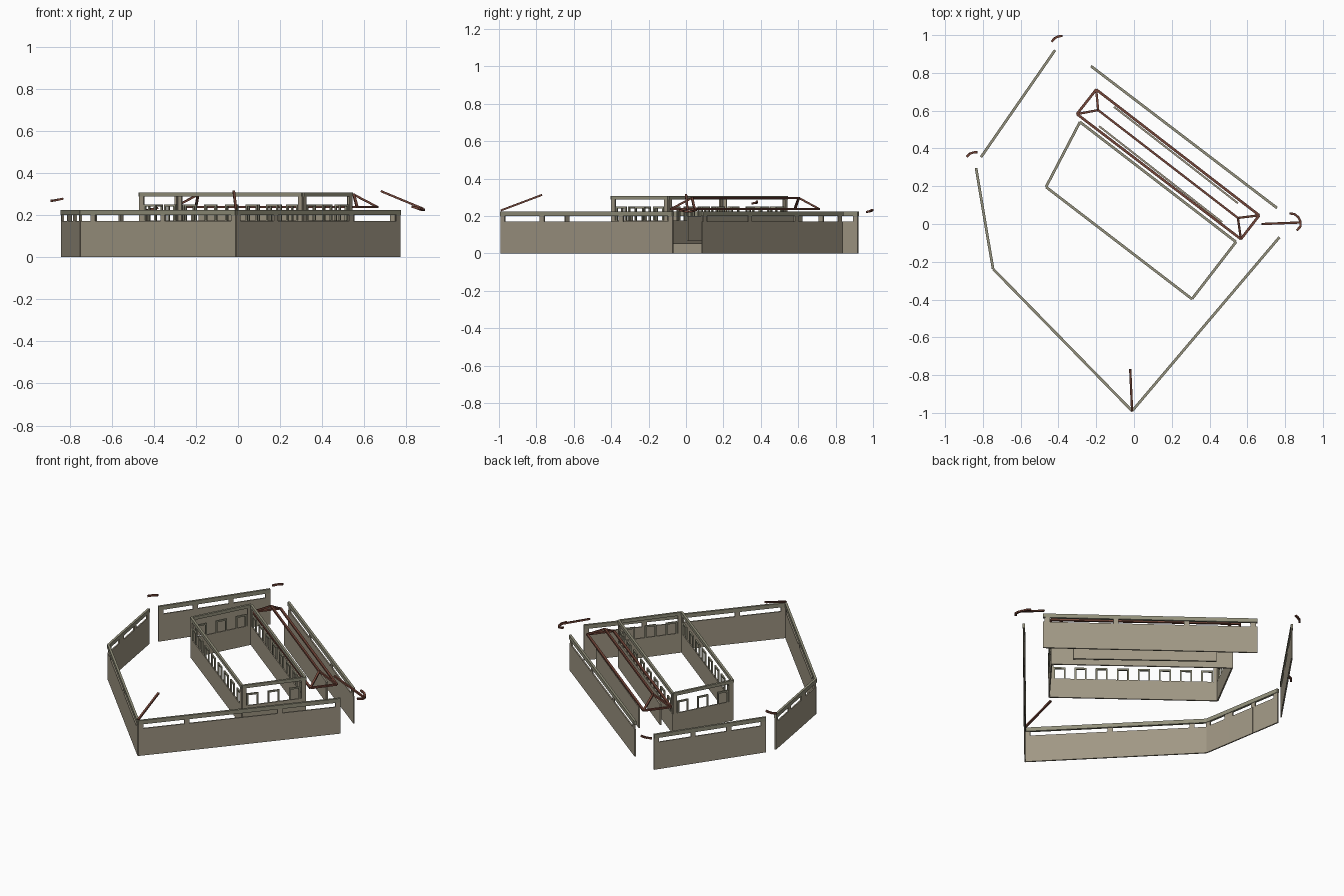
import bpy, bmesh
from mathutils import Vector, Matrix

cube = bpy.data.objects.get("Cube")
if cube:
    bpy.data.objects.remove(cube)


def material(name, rgb):
    m = bpy.data.materials.new(name)
    m.use_nodes = True
    m.diffuse_color = (*rgb, 1)
    m.node_tree.nodes["Principled BSDF"].inputs["Base Color"].default_value = (*rgb, 1)
    return m


STONE = material("warm stone", (0.35, 0.31, 0.23))
TRIM = material("olive trim", (0.29, 0.28, 0.20))
BROWN = material("red brown", (0.17, 0.06, 0.04))


def beam(bm, a, b, width, height):
    """Box of the given section running from a to b along its centre line."""
    a, b = Vector(a), Vector(b)
    d = (b - a).normalized()
    side = Vector((0, 0, 1)).cross(d).normalized()
    up = d.cross(side)
    rot = Matrix((d, side, up)).transposed().to_4x4()
    size = Matrix.Diagonal(((b - a).length, width, height, 1))
    bmesh.ops.create_cube(bm, size=1, matrix=Matrix.Translation((a + b) / 2) @ rot @ size)


def at(p, q, t, z):
    return Vector((*p, z)).lerp(Vector((*q, z)), t)


def slab(bm, p, q, z0, z1, width, t0=0, t1=1):
    """Upright strip on the plan line p-q between two heights."""
    zm = (z0 + z1) / 2
    beam(bm, at(p, q, t0, zm), at(p, q, t1, zm), width, z1 - z0)


def post(bm, p, q, t, z0, z1, size, width):
    h = size / 2 / (Vector(q) - Vector(p)).length
    t = min(max(t, h), 1 - h)
    slab(bm, p, q, z0, z1, width, t - h, t + h)


def finish(name, bm, mat):
    me = bpy.data.meshes.new(name)
    bm.to_mesh(me)
    bm.free()
    me.materials.append(mat)
    bpy.context.collection.objects.link(bpy.data.objects.new(name, me))


# Outer enclosure: low wall, short posts and a cap rail
def enclosure(name, p, q, posts, panels=1):
    bm = bmesh.new()
    gap = 0.008 if panels > 1 else 0
    for i in range(panels):
        slab(bm, p, q, 0, 0.172, 0.008, i / panels + gap * (i > 0), (i + 1) / panels)
    for t in posts:
        post(bm, p, q, t, 0.172, 0.2, 0.03, 0.008)
    finish(name + "_wall", bm, STONE)
    bm = bmesh.new()
    slab(bm, p, q, 0.2, 0.225, 0.014)
    finish(name + "_rail", bm, TRIM)


west, south, east = (-0.746, -0.238), (-0.01, -0.99), (0.77, -0.07)
bend = (-0.775, -0.07)
enclosure("northwest", (-0.418, 0.92), (-0.81, 0.354), (0, 0.35, 0.67, 1))
enclosure("west_upper", (-0.836, 0.296), bend, (0, 0.5, 1), 2)
enclosure("west_lower", bend, west, (0, 1))
enclosure("southwest", west, south, (0.08, 0.53, 1))
enclosure("southeast", south, east, (0, 0.24, 0.7, 1))
enclosure("northeast", (0.757, 0.085), (-0.228, 0.836), (0.02, 0.34, 0.67, 0.98))

# Raised hall: solid base, open strip with window frames, corner posts and top beam
corners = [(-0.286, 0.54), (-0.466, 0.196), (0.307, -0.397), (0.54, -0.095)]
for i, (name, count) in enumerate((("northwest", 3), ("front", 8), ("southeast", 3), ("back", 8))):
    p, q = corners[i], corners[(i + 1) % 4]
    length = (Vector(q) - Vector(p)).length
    bm = bmesh.new()
    slab(bm, p, q, 0.05, 0.175, 0.008)
    for t in (0, 1):
        post(bm, p, q, t, 0.175, 0.29, 0.025, 0.01)
    finish("hall_" + name + "_wall", bm, STONE)

    bm = bmesh.new()
    for k in range(count):
        mid = (k + 0.5) / count
        half = 0.03 / length
        for t in (mid - half, mid + half):
            post(bm, p, q, t, 0.175, 0.25, 0.009, 0.009)
        post(bm, p, q, mid, 0.24, 0.25, 0.069, 0.009)
    finish("hall_" + name + "_window_frames", bm, TRIM)

    bm = bmesh.new()
    slab(bm, p, q, 0.288, 0.308, 0.014)
    finish("hall_" + name + "_beam", bm, TRIM)

# Two inner walls beneath the roof frame
for name, p, q in (("inner_gallery_wall", (-0.185, 0.518), (0.466, 0.01)),
                   ("outer_gallery_wall", (-0.106, 0.62), (0.55, 0.11))):
    bm = bmesh.new()
    slab(bm, p, q, 0.067, 0.2, 0.01)
    finish(name, bm, STONE)

# Hipped roof frame: eaves, ridge and hips
eaves = [(-0.2, 0.712, 0.238), (0.663, 0.046, 0.238), (0.566, -0.08, 0.238), (-0.302, 0.582, 0.238)]
ridge = [(-0.19, 0.603, 0.297), (0.55, 0.032, 0.297)]
bm = bmesh.new()
for i in range(4):
    beam(bm, eaves[i], eaves[(i + 1) % 4], 0.014, 0.01)
    beam(bm, eaves[i], ridge[i in (1, 2)], 0.012, 0.01)
beam(bm, *ridge, 0.012, 0.012)
finish("roof_frame", bm, BROWN)

# Loose sloping hip ribs at two corners
for name, a, b in (("south_rib", (-0.01, -0.99, 0.23), (-0.02, -0.77, 0.313)),
                   ("east_rib", (0.88, 0.008, 0.23), (0.678, 0, 0.314))):
    bm = bmesh.new()
    beam(bm, a, b, 0.012, 0.01)
    finish(name, bm, BROWN)

# Curved corner tips
tips = {
    "north_tip": [(-0.436, 0.966, 0.222), (-0.418, 0.985, 0.226), (-0.4, 0.993, 0.23), (-0.38, 0.996, 0.234)],
    "west_tip": [(-0.886, 0.355, 0.268), (-0.87, 0.372, 0.27), (-0.85, 0.379, 0.274), (-0.83, 0.38, 0.278)],
    "east_tip": [(0.825, 0.056, 0.24), (0.85, 0.052, 0.233), (0.87, 0.036, 0.226), (0.882, 0.012, 0.224),
                 (0.882, -0.012, 0.226), (0.862, -0.034, 0.232)],
}
for name, path in tips.items():
    bm = bmesh.new()
    for a, b in zip(path, path[1:]):
        beam(bm, a, b, 0.012, 0.01)
    finish(name, bm, BROWN)
